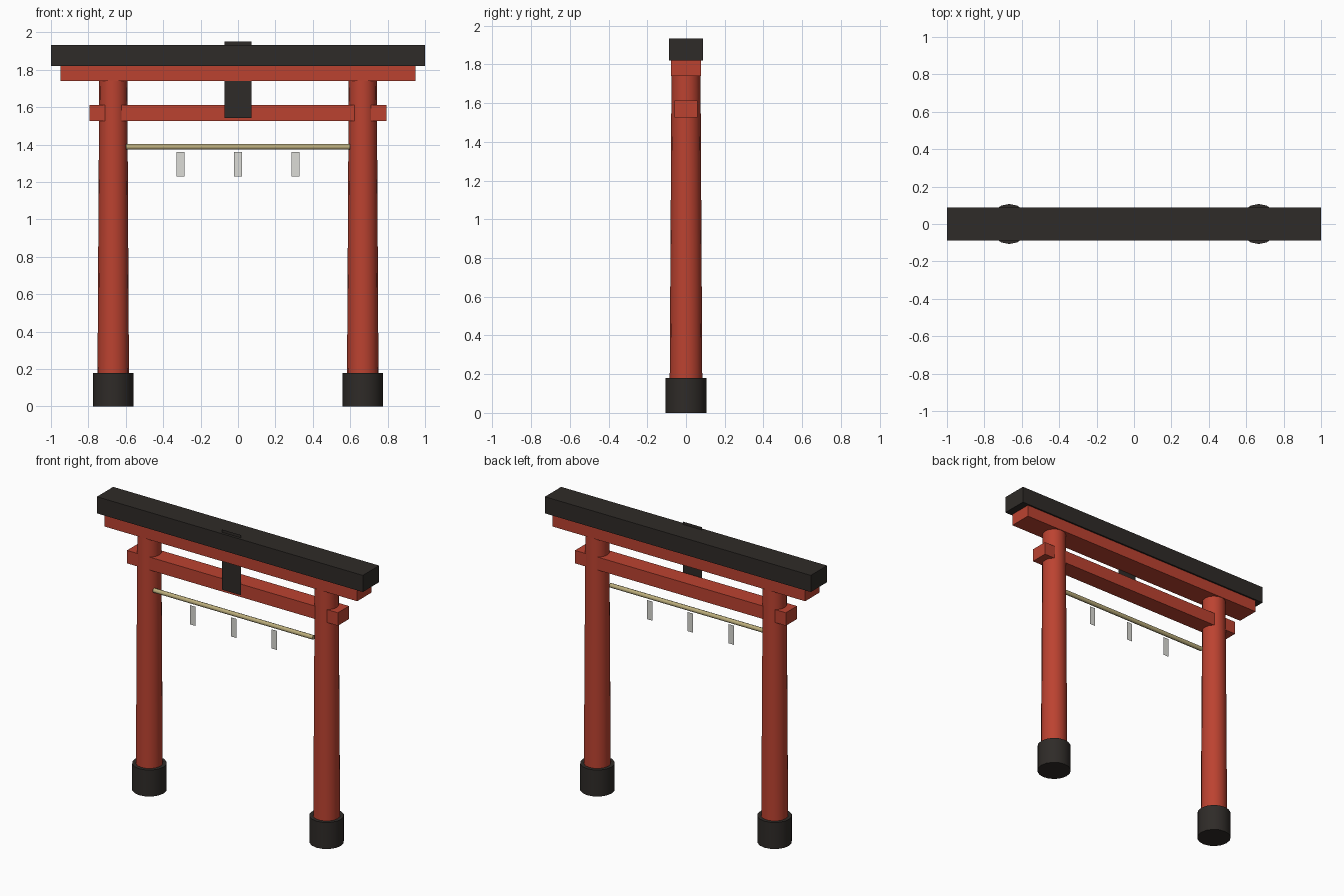
import bpy
import math

if "Cube" in bpy.data.objects:
    bpy.data.objects.remove(bpy.data.objects["Cube"])


def material(name, rgb):
    m = bpy.data.materials.new(name)
    m.diffuse_color = (*rgb, 1)
    m.use_nodes = True
    m.node_tree.nodes["Principled BSDF"].inputs["Base Color"].default_value = m.diffuse_color
    return m


RED = material("vermilion", (0.50, 0.055, 0.03))
BLACK = material("charcoal", (0.028, 0.024, 0.021))
STRAW = material("straw", (0.50, 0.42, 0.20))
PAPER = material("paper", (0.72, 0.72, 0.68))


def finish(name, mat):
    ob = bpy.context.object
    ob.name = name
    ob.data.materials.append(mat)
    return ob


def beam(name, half_x, half_y, z0, z1, mat):
    bpy.ops.mesh.primitive_cube_add(size=1, location=(0, 0, (z0 + z1) / 2))
    bpy.context.object.scale = (2 * half_x, 2 * half_y, z1 - z0)
    bpy.ops.object.transform_apply(location=False, rotation=False, scale=True)
    return finish(name, mat)


def post(name, x, r0, r1, z0, z1, mat):
    bpy.ops.mesh.primitive_cone_add(vertices=16, radius1=r0, radius2=r1,
                                    depth=z1 - z0, location=(x, 0, (z0 + z1) / 2))
    bpy.ops.object.shade_smooth_by_angle(angle=math.radians(40))
    return finish(name, mat)


def sheet(name, x, y, width, z0, z1, mat):
    bpy.ops.mesh.primitive_plane_add(size=1, location=(x, y, (z0 + z1) / 2),
                                     rotation=(math.pi / 2, 0, 0))
    bpy.context.object.scale = (width, z1 - z0, 1)
    bpy.ops.object.transform_apply(location=False, rotation=True, scale=True)
    return finish(name, mat)


# Tapered pillars in dark footings
for side, x in (("left", -0.667), ("right", 0.667)):
    post(side + "_footing", x, 0.107, 0.107, 0, 0.18, BLACK)
    post(side + "_pillar", x, 0.085, 0.075, 0.02, 1.75, RED)

# Cross beams
beam("top_cap_beam", 1.0, 0.0875, 1.82, 1.933, BLACK)
beam("upper_beam", 0.95, 0.077, 1.74, 1.82, RED)
beam("tie_beam", 0.793, 0.06, 1.525, 1.613, RED)

# Thin centre plaque passing up through the beams
sheet("plaque", 0, -0.07, 0.144, 1.543, 1.952, BLACK)

# Rope between the pillars
bpy.ops.mesh.primitive_cylinder_add(vertices=8, radius=0.015, depth=1.2,
                                    location=(0, -0.045, 1.388),
                                    rotation=(0, math.pi / 2, 0))
bpy.ops.object.shade_smooth_by_angle(angle=math.radians(50))
finish("rope", STRAW)

# Hanging paper strips
for i, x in enumerate((-0.307, 0, 0.307)):
    sheet(f"paper_strip_{i + 1}", x, -0.047, 0.042, 1.23, 1.36, PAPER)
